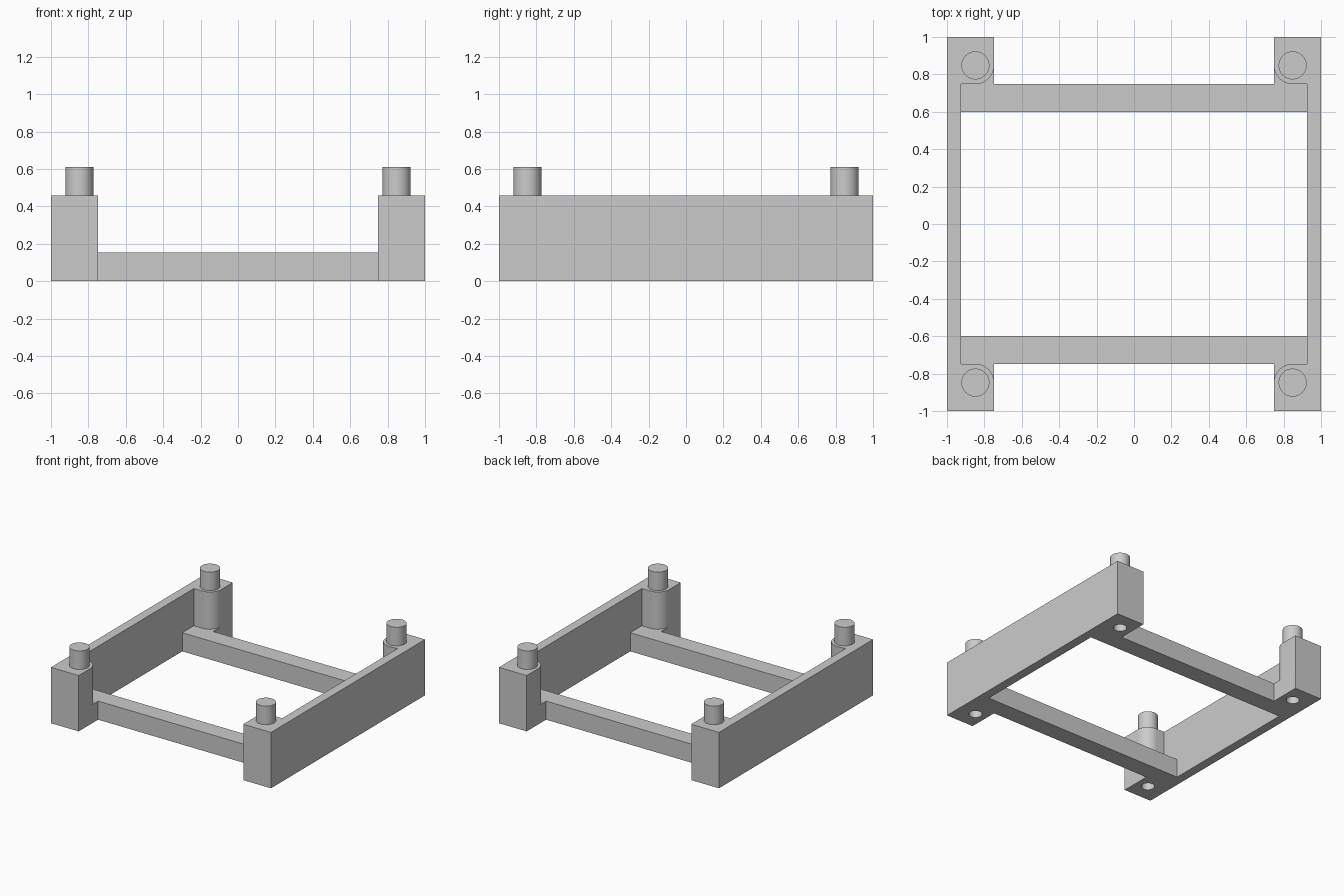
import bpy, bmesh, math

if "Cube" in bpy.data.objects:
    bpy.data.objects.remove(bpy.data.objects["Cube"], do_unlink=True)

# Main dimensions
HALF, WALL_IN, POST_IN, RAIL_IN = 1.0, 0.925, 0.748, 0.598
RAIL_TOP, WALL_TOP, PEG_TOP = 0.153, 0.459, 0.611
PEG_POS, PEG_R, HOLE_R, HOLE_DEPTH = 0.848, 0.075, 0.05, 0.16

grey = bpy.data.materials.new("plain grey")
grey.use_nodes = True
grey.diffuse_color = (0.6, 0.6, 0.6, 1)
grey.node_tree.nodes["Principled BSDF"].inputs["Base Color"].default_value = (0.6, 0.6, 0.6, 1)


def prism(name, outline, z0, z1):
    """Extrude a flat outline from z0 up to z1."""
    bm = bmesh.new()
    bottom = bm.faces.new([bm.verts.new((x, y, z0)) for x, y in outline])
    top = bmesh.ops.extrude_face_region(bm, geom=[bottom])["geom"]
    bmesh.ops.translate(bm, vec=(0, 0, z1 - z0),
                        verts=[g for g in top if isinstance(g, bmesh.types.BMVert)])
    bmesh.ops.recalc_face_normals(bm, faces=bm.faces)
    mesh = bpy.data.meshes.new(name)
    bm.to_mesh(mesh)
    bm.free()
    mesh.materials.append(grey)
    obj = bpy.data.objects.new(name, mesh)
    bpy.context.collection.objects.link(obj)
    return obj


def arc(cx, cy, r, start, end, steps):
    angles = [math.radians(start + (end - start) * i / steps) for i in range(steps + 1)]
    return [(cx + r * math.cos(a), cy + r * math.sin(a)) for a in angles]


def cylinder(name, x, y, r, z0, z1):
    return prism(name, arc(x, y, r, 0, 360, 48)[:-1], z0, z1)


def combine(target, other, operation):
    mod = target.modifiers.new(operation.lower(), "BOOLEAN")
    mod.operation, mod.solver, mod.object = operation, "EXACT", other
    bpy.context.view_layer.objects.active = target
    bpy.ops.object.modifier_apply(modifier=mod.name)
    bpy.data.objects.remove(other, do_unlink=True)


# Low base: two side strips with square feet, joined by two cross rails
half_base = [(-HALF, HALF), (-POST_IN, HALF), (-POST_IN, POST_IN),
             (POST_IN, POST_IN), (POST_IN, HALF), (HALF, HALF),
             (HALF, 0), (WALL_IN, 0), (WALL_IN, RAIL_IN),
             (-WALL_IN, RAIL_IN), (-WALL_IN, 0), (-HALF, 0)]
frame = prism("frame", half_base, 0, RAIL_TOP)
back_base = prism("back_base", [(x, -y) for x, y in half_base], 0, RAIL_TOP)
combine(frame, back_base, "UNION")

# Tall side walls ending in posts with rounded inner corners
corner = arc(PEG_POS, PEG_POS, PEG_POS - POST_IN, 180, 270, 16)
half_wall = [(HALF, HALF), (POST_IN, HALF)] + corner + [(WALL_IN, POST_IN)]
wall = half_wall + [(x, -y) for x, y in reversed(half_wall)]
for side, sx in (("left", 1), ("right", -1)):
    part = prism(side + "_wall", [(sx * x, y) for x, y in wall], 0, WALL_TOP)
    combine(frame, part, "UNION")

# Pegs on top of each post, round sockets underneath
for sx in (-1, 1):
    for sy in (-1, 1):
        x, y = sx * PEG_POS, sy * PEG_POS
        combine(frame, cylinder("peg", x, y, PEG_R, WALL_TOP - 0.05, PEG_TOP), "UNION")
        combine(frame, cylinder("socket", x, y, HOLE_R, -0.05, HOLE_DEPTH), "DIFFERENCE")

# Smooth the round surfaces, keep edges sharp
bpy.ops.object.select_all(action="DESELECT")
frame.select_set(True)
bpy.context.view_layer.objects.active = frame
bpy.ops.object.shade_smooth_by_angle(angle=math.radians(30))
